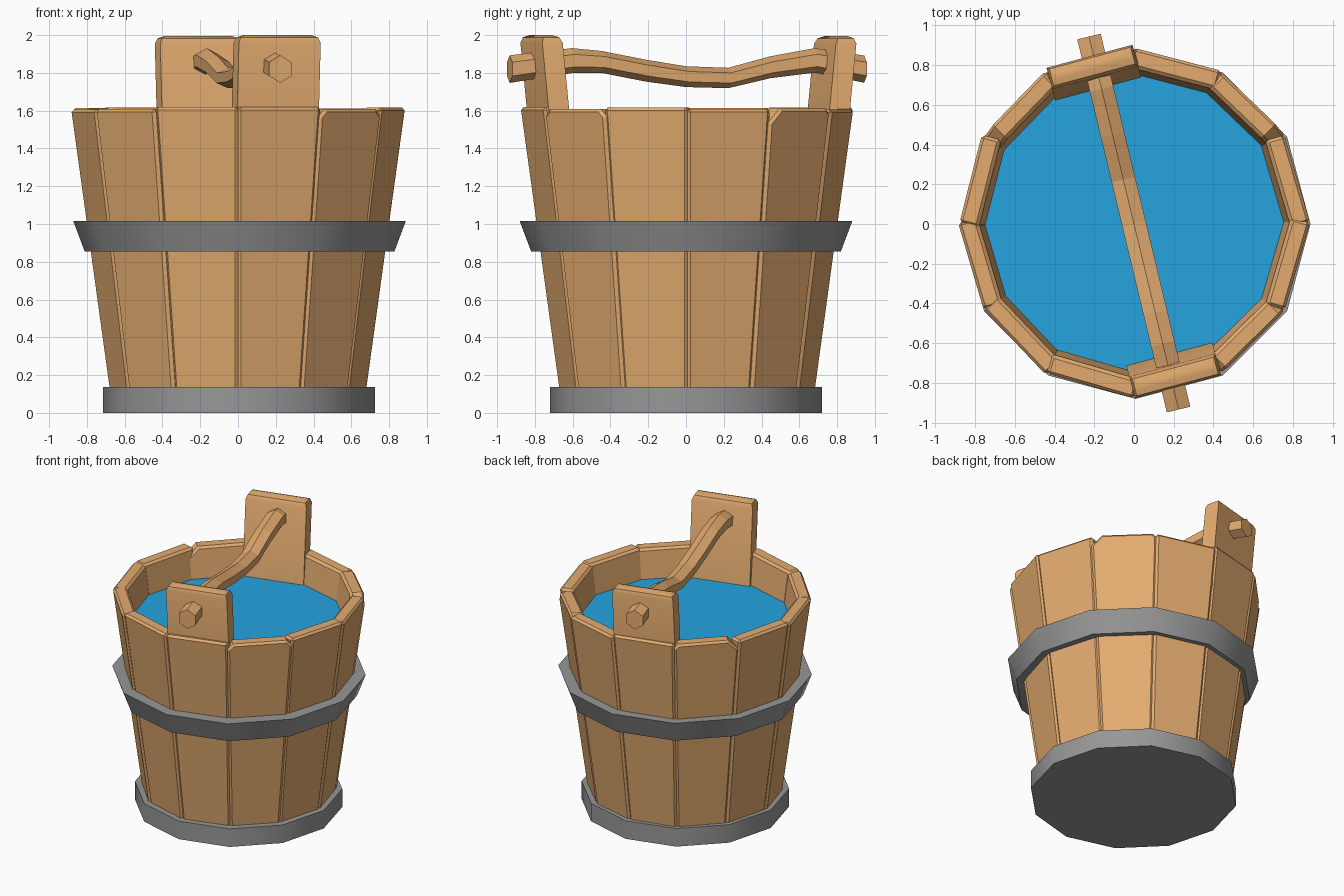
import bpy, bmesh, math, random
from mathutils import Vector

random.seed(4)
if "Cube" in bpy.data.objects:
    bpy.data.objects.remove(bpy.data.objects["Cube"], do_unlink=True)

SIDES = 12
HALF = math.pi / SIDES
TILT = math.radians(15)


def material(name, rgb):
    mat = bpy.data.materials.new(name)
    mat.use_nodes = True
    mat.diffuse_color = (*rgb, 1)
    mat.node_tree.nodes["Principled BSDF"].inputs["Base Color"].default_value = (*rgb, 1)
    return mat


WOOD = material("warm wood", (0.77, 0.41, 0.16))
METAL = material("grey iron", (0.31, 0.31, 0.31))
WATER = material("blue water", (0.018, 0.37, 0.74))


def finish(name, bm, mat, smooth=None):
    bmesh.ops.recalc_face_normals(bm, faces=bm.faces)
    mesh = bpy.data.meshes.new(name)
    bm.to_mesh(mesh)
    bm.free()
    mesh.materials.append(mat)
    obj = bpy.data.objects.new(name, mesh)
    bpy.context.collection.objects.link(obj)
    if smooth:
        bpy.ops.object.select_all(action="DESELECT")
        obj.select_set(True)
        bpy.context.view_layer.objects.active = obj
        bpy.ops.object.shade_smooth_by_angle(angle=math.radians(smooth))
    return obj


def loft(bm, rings, closed=False):
    """Join equal rings of points with quads, capping open ends."""
    loops = [[bm.verts.new(p) for p in ring] for ring in rings]
    pairs = list(zip(loops, loops[1:]))
    if closed:
        pairs.append((loops[-1], loops[0]))
    for a, b in pairs:
        for i in range(len(a)):
            j = (i + 1) % len(a)
            bm.faces.new((a[i], a[j], b[j], b[i]))
    if not closed:
        bm.faces.new(loops[0])
        bm.faces.new(loops[-1])


def circle(r, z, x=0.0):
    return [(x + r * math.cos(2 * HALF * i), r * math.sin(2 * HALF * i), z)
            for i in range(SIDES)]


def slab(name, angle, outline, radius, thick, bevel, above, twist=0.0, segments=1):
    """Leaning board: (across, height) outline, thickened towards the axis."""
    out = Vector((math.cos(angle), math.sin(angle), 0))
    side = Vector((-out.y, out.x, 0))
    rings = [[out * (radius(z) - depth + twist * t) + side * t + Vector((0, 0.008, z))
              for t, z in outline] for depth in (0, thick)]
    bm = bmesh.new()
    loft(bm, rings)
    bmesh.ops.recalc_face_normals(bm, faces=bm.faces)
    bm.normal_update()
    edges = [e for e in bm.edges if min(v.co.z for v in e.verts) > above
             and abs(e.calc_face_angle(0)) > 0.95]
    bmesh.ops.bevel(bm, geom=edges, offset=bevel, segments=segments, profile=0.5,
                    affect="EDGES", clamp_overlap=True)
    return finish(name, bm, WOOD, 35 if segments > 1 else None)


# Staves around the bucket, a few with worn top corners
def stave_radius(z):
    return (0.662 + 0.137 * z) * math.cos(HALF)


LOW, HIGH = 0.05, 1.612
worn = {1: (0.075, 0.03), 4: (0.03, 0.075), 10: (0.04, 0.04)}
for i in range(SIDES):
    top = HIGH + random.uniform(-0.008, 0.01)
    wb, wt = [stave_radius(z) * math.tan(HALF) for z in (LOW, HIGH)]
    outline = [(-wb, LOW), (wb, LOW), (wt, top), (-wt, top)]
    if i in worn:
        right, left = worn[i]
        outline[2:] = [(wt, top - left), (wt - left, top),
                       (right - wt, top), (-wt, top - right)]
    slab(f"stave_{i + 1}", HALF * (2 * i + 1), outline, stave_radius, 0.1,
         0.016, 0, random.uniform(-0.03, 0.03))

# Tall boards that hold the handle
for name, angle, top, reach in (("front_handle_board", -math.pi / 2 + TILT, 2.0, 0.822),
                                ("back_handle_board", math.pi / 2 + TILT, 1.995, 0.832)):
    w = 0.224
    outline = [(-w, 1.3), (w, 1.3), (w, top), (-w, top)]
    slab(name, angle, outline, lambda z: reach + 0.1 * (z - 1.62), 0.112,
         0.042, 1.4, segments=2)

# Carved six-sided handle that sags towards the back: distance, height, half height
lean = math.radians(13.5)
along = Vector((-math.sin(lean), math.cos(lean), 0))
across = Vector((along.y, -along.x, 0))
stations = [(-0.96, 1.82, 0.073), (-0.62, 1.865, 0.066), (-0.46, 1.858, 0.058),
            (-0.22, 1.812, 0.058), (0.0, 1.78, 0.055), (0.23, 1.773, 0.054),
            (0.46, 1.83, 0.058), (0.7, 1.866, 0.065), (0.97, 1.82, 0.072)]
bm = bmesh.new()
loft(bm, [[along * s + across * (0.07 * math.sin(k * math.pi / 3))
           + Vector((0, 0, z + r * math.cos(k * math.pi / 3))) for k in range(6)]
          for s, z, r in stations])
finish("handle", bm, WOOD)

# Iron base cup and flared middle hoop
bm = bmesh.new()
loft(bm, [circle(0.72, 0, 0.005), circle(0.72, 0.138, 0.005)])
finish("base_hoop", bm, METAL, 35)

bm = bmesh.new()
loft(bm, [circle(0.82, 0.855, 0.008), circle(0.88, 1.015, 0.008),
          circle(0.74, 1.015), circle(0.72, 0.855)], closed=True)
finish("middle_hoop", bm, METAL, 35)

# Water surface
bm = bmesh.new()
bm.faces.new([bm.verts.new(p) for p in circle(0.79, 1.39)])
finish("water", bm, WATER)
